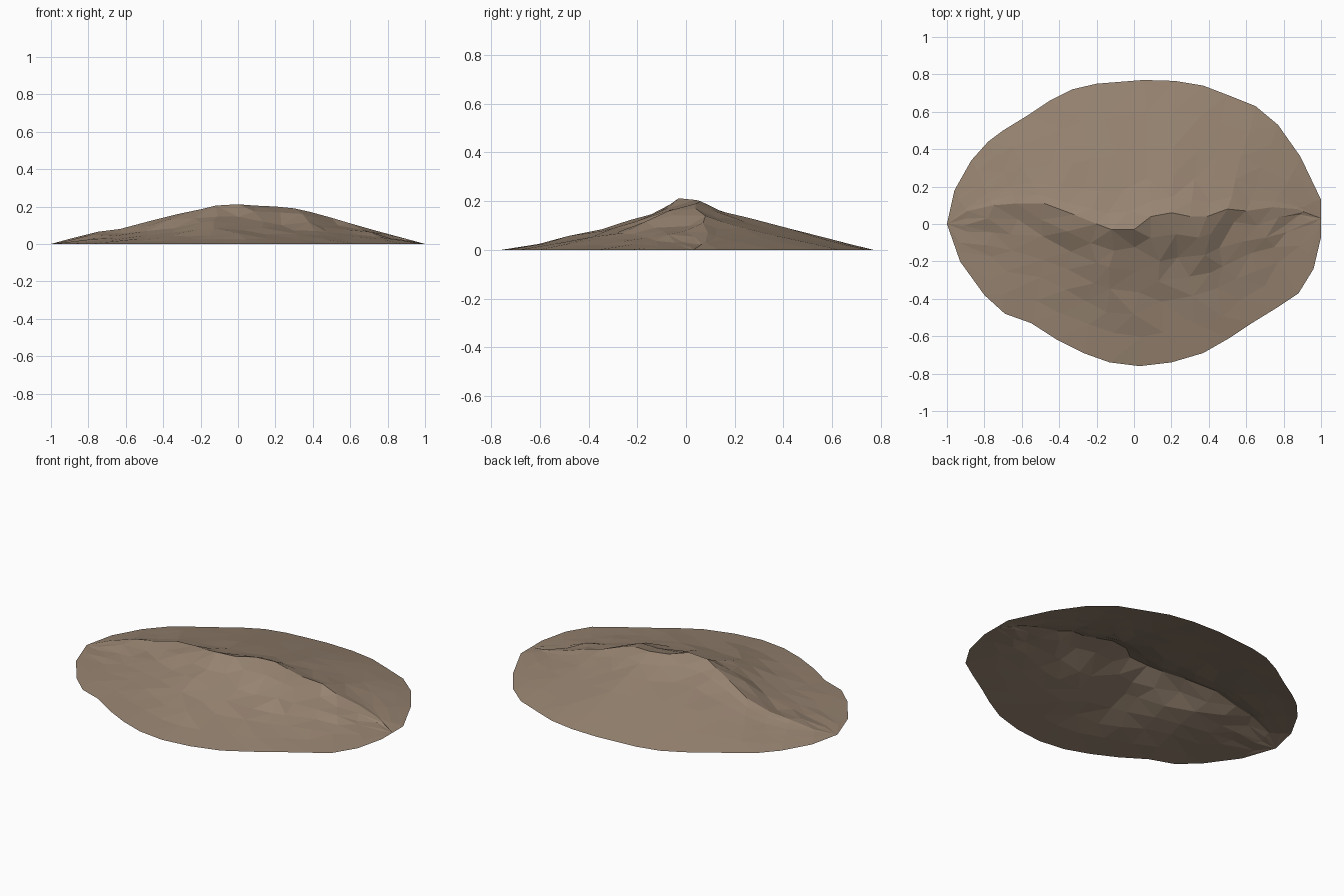
import bpy, bmesh, random
from mathutils import Vector

if "Cube" in bpy.data.objects:
    bpy.data.objects.remove(bpy.data.objects["Cube"])

random.seed(4)

# rim of the mound, both halves run from the left tip to the right tip
BACK = [(-1, 0), (-.96, .18), (-.87, .34), (-.78, .44), (-.70, .50), (-.57, .58),
        (-.45, .66), (-.33, .72), (-.20, .75), (.05, .77), (.22, .765), (.37, .74),
        (.50, .69), (.65, .63), (.77, .53), (.89, .36), (1, .13), (1, .03)]
FRONT = [(-1, 0), (-.93, -.20), (-.80, -.38), (-.69, -.48), (-.55, -.53), (-.41, -.62),
         (-.27, -.69), (-.13, -.74), (.03, -.76), (.20, -.74), (.37, -.69), (.51, -.61),
         (.63, -.53), (.76, -.45), (.88, -.37), (.96, -.24), (1, -.07), (1, .03)]
# crest line
RIDGE = [(-1, 0, 0), (-.89, .07, .03), (-.75, .10, .065), (-.63, .11, .08), (-.48, .11, .12),
         (-.32, .05, .16), (-.20, .0, .185), (-.12, -.03, .205), (0, -.03, .212), (.09, .04, .205),
         (.20, .06, .20), (.30, .04, .19), (.39, .04, .17), (.50, .08, .14), (.60, .07, .11),
         (.74, .09, .07), (.87, .08, .035), (1, .03, 0)]
# fall of each slope: distance from crest -> share of crest height
BACK_FALL = [(.12, .82), (.28, .64), (.50, .45), (.76, .22), (1, 0)]
FRONT_FALL = [(.15, .80), (.30, .58), (.45, .39), (.60, .25), (.80, .12), (1, 0)]

bm = bmesh.new()
crest = [bm.verts.new(p) for p in RIDGE]


def slope(rim, fall, rough, facing):
    """Rows of quads stepping down from the crest to the rim."""
    upper = crest
    for t, h in fall:
        row = []
        for i, (top, edge) in enumerate(zip(RIDGE, rim)):
            if i in (0, len(rim) - 1):
                row.append(crest[i])
                continue
            p = Vector(top).lerp(Vector((*edge, 0)), t)
            p.z = top[2] * h
            if t < 1:
                p.x += random.uniform(-1, 1) * rough * .9
                p.y += random.uniform(-1, 1) * rough * .6
                p.z *= 1 + random.uniform(-1, .5) * rough * 6
            row.append(bm.verts.new(p))
        for i in range(len(rim) - 1):
            ring = list(dict.fromkeys([upper[i], row[i], row[i + 1], upper[i + 1]]))
            if len(ring) > 2:
                bm.faces.new(ring if facing > 0 else ring[::-1])
        upper = row


slope(BACK, BACK_FALL, .008, -1)    # smooth back slope
slope(FRONT, FRONT_FALL, .028, 1)   # rugged, hollowed front slope
bmesh.ops.triangulate(bm, faces=bm.faces[:])

mesh = bpy.data.meshes.new("earth_mound")
bm.to_mesh(mesh)
bm.free()
mound = bpy.data.objects.new("earth_mound", mesh)
bpy.context.collection.objects.link(mound)

earth = bpy.data.materials.new("brown earth")
earth.diffuse_color = (.31, .23, .165, 1)
earth.use_nodes = True
earth.node_tree.nodes["Principled BSDF"].inputs["Base Color"].default_value = earth.diffuse_color
mesh.materials.append(earth)
